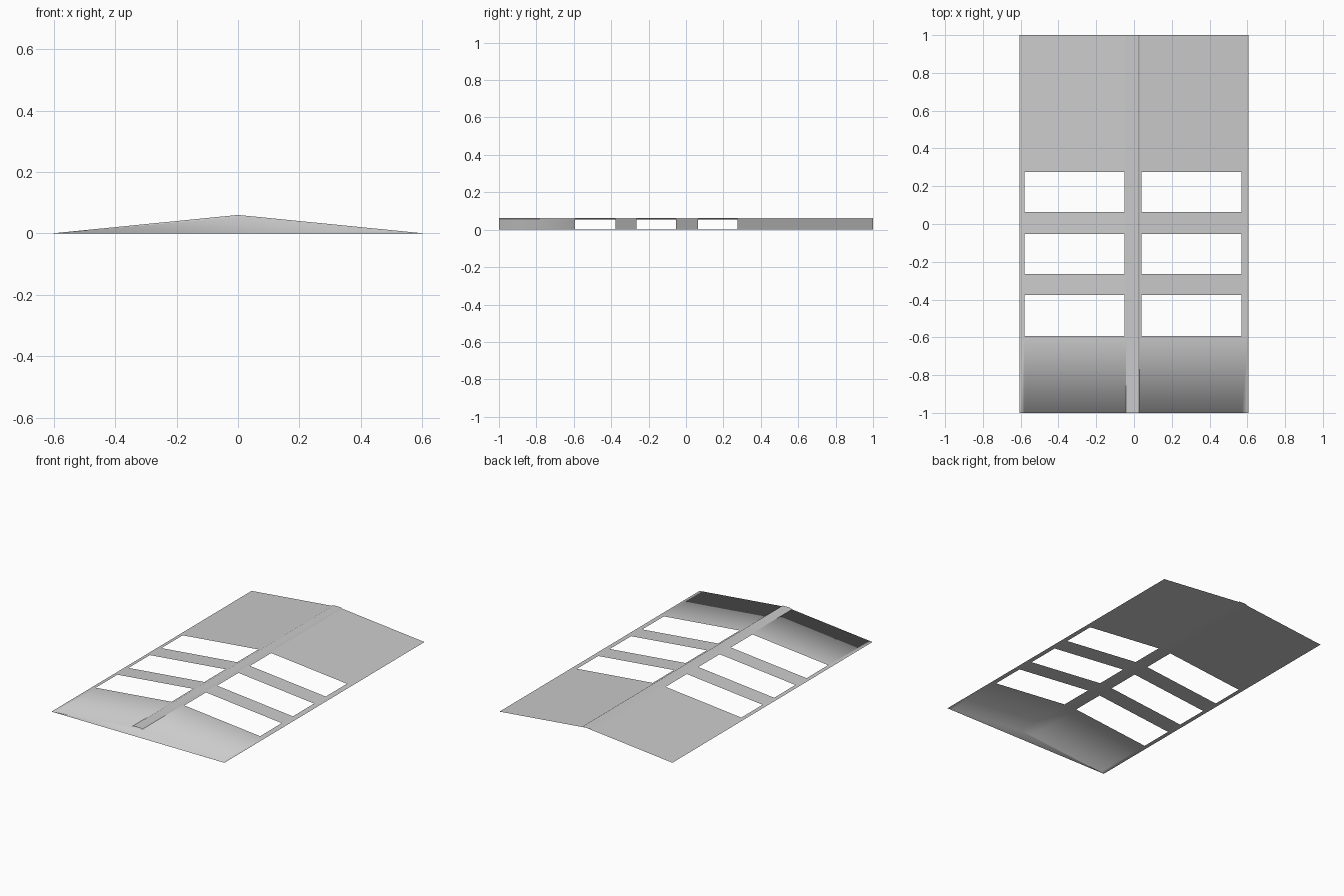
import bpy, bmesh

if "Cube" in bpy.data.objects:
    bpy.data.objects.remove(bpy.data.objects["Cube"])

HALF, RIDGE = 0.605, 0.06


def finish(name, bm):
    mesh = bpy.data.meshes.new(name)
    bm.to_mesh(mesh)
    bm.free()
    obj = bpy.data.objects.new(name, mesh)
    bpy.context.collection.objects.link(obj)
    return obj


def roof_z(x):
    return RIDGE * (1 - abs(x) / HALF)


# Roof sheet: a coarse grid with six skylight openings left out
xs = [-HALF, -0.58, -0.05, 0, 0.04, 0.57, HALF]
ys = [-1, -0.593, -0.377, -0.265, -0.053, 0.063, 0.275, 1]
bm = bmesh.new()
grid = [[bm.verts.new((x, y, roof_z(x))) for y in ys] for x in xs]
for i in range(len(xs) - 1):
    for j in range(len(ys) - 1):
        if i in (1, 4) and j in (1, 3, 5):
            continue
        bm.faces.new((grid[i][j], grid[i + 1][j],
                      grid[i + 1][j + 1], grid[i][j + 1]))

# Front gable closes the front; the back stays open
front = [column[0] for column in grid]
bm.faces.new(front[::-1])
for f in bm.faces:
    f.smooth = True
finish("roof_with_gable", bm)

# Ridge cap: shallow folded strip along the peak
profile = [(-0.042, 0.0565), (-0.028, 0.063), (0.022, 0.063), (0.03, 0.0575)]
bm = bmesh.new()
rows = [[bm.verts.new((x, y, z)) for x, z in profile] for y in (-1, 1)]
for a in range(len(profile) - 1):
    bm.faces.new((rows[0][a], rows[0][a + 1], rows[1][a + 1], rows[1][a]))
finish("ridge_cap", bm)
